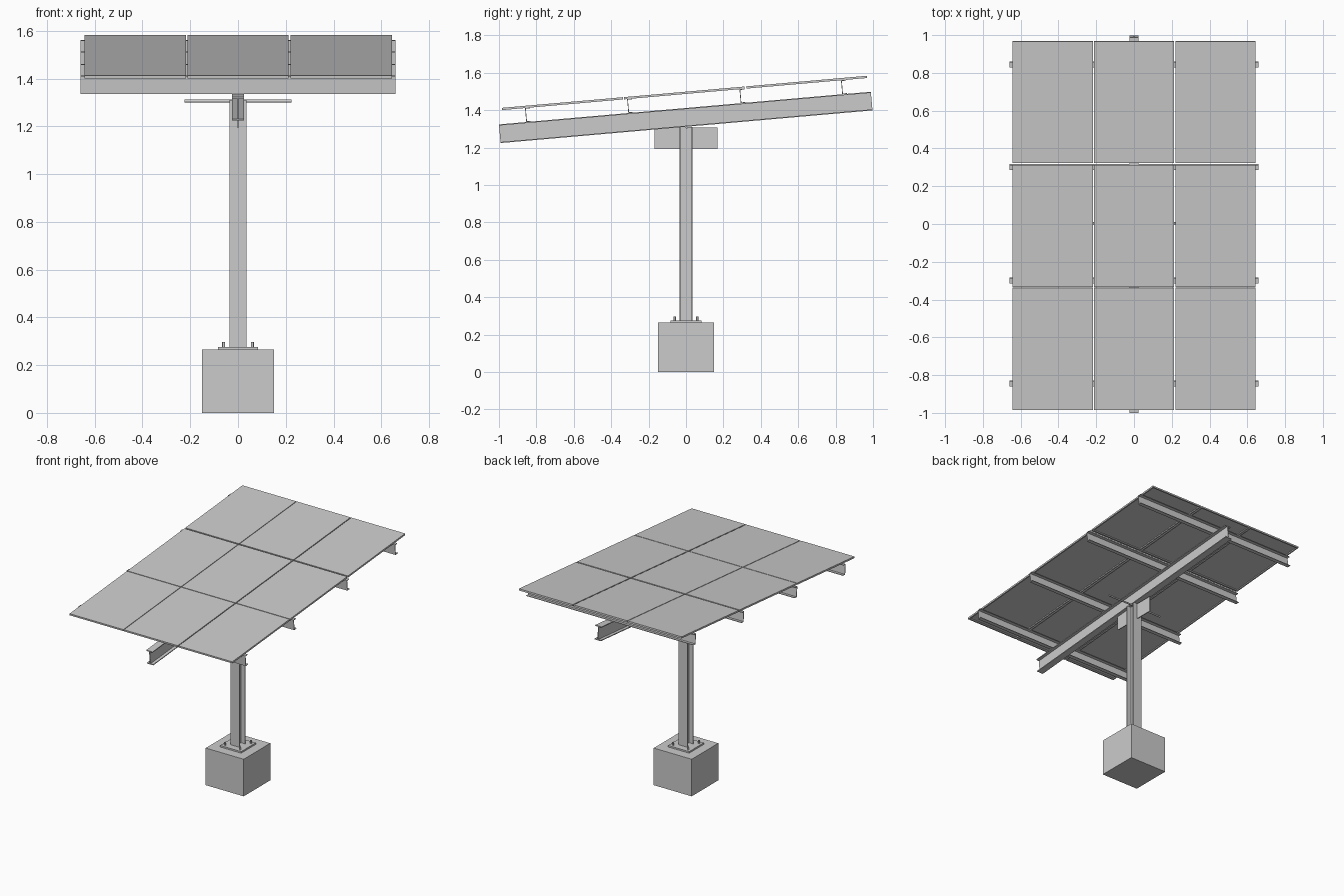
import bpy, bmesh, math
from mathutils import Matrix, Vector

if "Cube" in bpy.data.objects:
    bpy.data.objects.remove(bpy.data.objects["Cube"])

# Tilted frame shared by the beam, purlins and panels
TILT = Matrix.Translation((0, 0, 1.361)) @ Matrix.Rotation(math.radians(5.02), 4, 'X')
FLAT = Matrix.Identity(4)


def finish(name, bm, matrix=FLAT):
    bmesh.ops.recalc_face_normals(bm, faces=bm.faces)
    mesh = bpy.data.meshes.new(name)
    bm.to_mesh(mesh)
    bm.free()
    ob = bpy.data.objects.new(name, mesh)
    ob.matrix_world = matrix
    bpy.context.collection.objects.link(ob)
    return ob


def box_bm(lo, hi):
    lo, hi = Vector(lo), Vector(hi)
    bm = bmesh.new()
    bmesh.ops.create_cube(bm, size=1)
    bmesh.ops.scale(bm, vec=hi - lo, verts=bm.verts)
    bmesh.ops.translate(bm, vec=(lo + hi) / 2, verts=bm.verts)
    return bm


def box(name, lo, hi, matrix=FLAT):
    return finish(name, box_bm(lo, hi), matrix)


def extrude(name, points, vec, matrix=FLAT):
    bm = bmesh.new()
    face = bm.faces.new([bm.verts.new(p) for p in points])
    new = bmesh.ops.extrude_face_region(bm, geom=[face], use_keep_orig=True)
    verts = [g for g in new["geom"] if isinstance(g, bmesh.types.BMVert)]
    bmesh.ops.translate(bm, vec=vec, verts=verts)
    return finish(name, bm, matrix)


def cylinder(name, radius, depth, matrix, sides=16):
    bm = bmesh.new()
    bmesh.ops.create_cone(bm, cap_ends=True, segments=sides, radius1=radius,
                          radius2=radius, depth=depth)
    ob = finish(name, bm, matrix)
    for p in ob.data.polygons:
        p.use_smooth = len(p.vertices) == 4
    return ob


def i_profile(w, h, tf, tw):
    # half-width w, half-height h, flange and half-web thickness
    right = [(w, -h), (w, -h + tf), (tw, -h + tf), (tw, h - tf), (w, h - tf), (w, h)]
    return right + [(-a, b) for a, b in reversed(right)]


# Concrete footing, base plate and anchor bolts
box("footing", (-0.15, -0.15, 0), (0.15, 0.15, 0.265))
box("base_plate", (-0.083, -0.083, 0.265), (0.083, 0.083, 0.276))
for sx in (-1, 1):
    for sy in (-1, 1):
        cylinder("anchor_bolt", 0.006, 0.032,
                 Matrix.Translation((sx * 0.06, sy * 0.06, 0.281)))

# Post with flanges facing front and back, and its gusset plates
extrude("post", [(a, b, 0.276) for a, b in i_profile(0.036, 0.035, 0.006, 0.003)],
        (0, 0, 1.034))
for s in (-1, 1):
    a, b = sorted((s * 0.035, s * 0.168))
    dz = 0.014 if s < 0 else 0
    extrude("gusset", [(-0.003, a, 1.193), (-0.003, b, 1.193),
                       (-0.003, b, 1.307), (-0.003, a, 1.307)], (0.006, 0, 0))

# Cross rod under the beam
cylinder("cross_rod", 0.006, 0.45,
         Matrix.Translation((0, 0.004, 1.306)) @ Matrix.Rotation(math.pi / 2, 4, 'Y'))

# Main tilted beam
extrude("main_beam", [(a, -0.9995, b) for a, b in i_profile(0.025, 0.05, 0.006, 0.003)],
        (0, 1.996, 0), TILT)

# Channel purlins, open towards the back
channel = [(0, 0), (0.026, 0), (0.026, 0.004), (0.004, 0.004),
           (0.004, 0.071), (0.026, 0.071), (0.026, 0.075), (0, 0.075)]
for s in (-0.853, -0.305, 0.298, 0.843):
    extrude("purlin", [(-0.66, s + a, 0.05 + b) for a, b in channel],
            (1.32, 0, 0), TILT)

# Solar panels: framed trays with a recessed underside
for x in (-0.642, -0.2125, 0.219):
    for y0, y1 in ((-0.976, -0.327), (-0.322, 0.325), (0.335, 0.983)):
        bm = box_bm((x, y0, 0.125), (x + 0.425, y1, 0.137))
        bottom = min(bm.faces, key=lambda f: f.calc_center_median().z)
        bmesh.ops.inset_region(bm, faces=[bottom], thickness=0.014)
        bmesh.ops.translate(bm, vec=(0, 0, 0), verts=bottom.verts)
        res = bmesh.ops.extrude_discrete_faces(bm, faces=[bottom])
        bmesh.ops.translate(bm, vec=(0, 0, 0.008), verts=res["faces"][0].verts)
        finish("solar_panel", bm, TILT)
